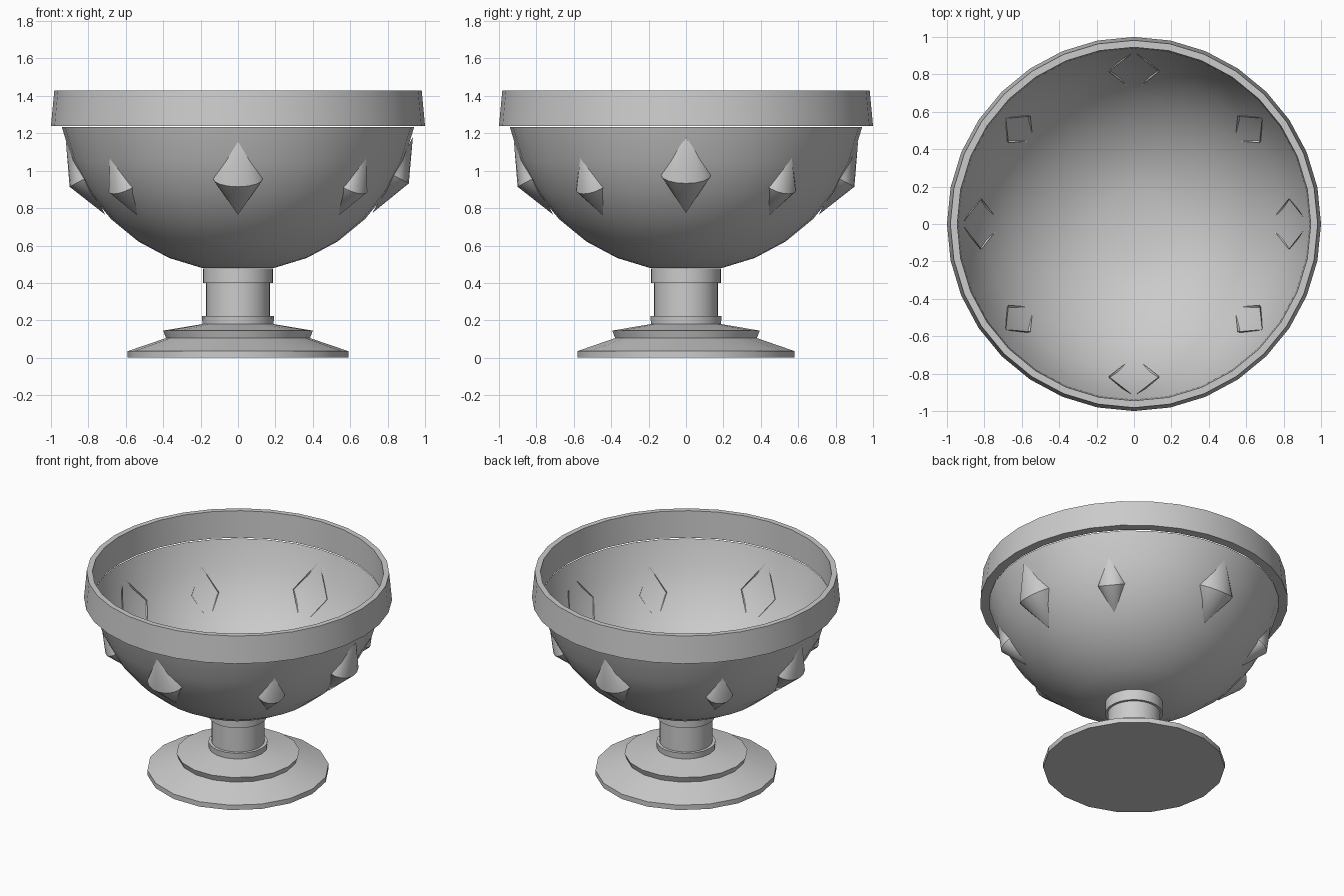
import bpy, bmesh
from math import sin, cos, pi, radians

if "Cube" in bpy.data.objects:
    bpy.data.objects.remove(bpy.data.objects["Cube"])


def finish(name, bm, angle=30, normals=True):
    if normals:
        bmesh.ops.recalc_face_normals(bm, faces=bm.faces)
    me = bpy.data.meshes.new(name)
    bm.to_mesh(me)
    bm.free()
    ob = bpy.data.objects.new(name, me)
    bpy.context.collection.objects.link(ob)
    bpy.ops.object.select_all(action='DESELECT')
    ob.select_set(True)
    bpy.context.view_layer.objects.active = ob
    bpy.ops.object.shade_smooth_by_angle(angle=radians(angle))
    return ob


def lathe(name, profile, sides, closed=False, cap_start=False, cap_end=False):
    bm = bmesh.new()
    rings = [[bm.verts.new((r * cos(2 * pi * i / sides), r * sin(2 * pi * i / sides), z))
              for i in range(sides)] for r, z in profile]
    pairs = list(zip(rings, rings[1:]))
    if closed:
        pairs.append((rings[-1], rings[0]))
    for a, b in pairs:
        for i in range(sides):
            j = (i + 1) % sides
            bm.faces.new((a[i], a[j], b[j], b[i]))
    if cap_start:
        bm.faces.new(rings[0])
    if cap_end:
        bm.faces.new(rings[-1])
    return finish(name, bm)


# bowl: thin lower part of a sphere, capped at the stem
R, CZ = 0.96, 1.42
bowl_profile = [(R * sin(pi * k / 16), CZ - R * cos(pi * k / 16)) for k in range(1, 8)]
lathe("bowl", bowl_profile, 32, cap_start=True)

# rim band, slightly tapered
lathe("rim", [(0.938, 1.24), (1.0, 1.24), (0.982, 1.43), (0.945, 1.43)], 32, closed=True)

# stem column and its upper collar
lathe("stem", [(0.171, 0.18), (0.171, 0.40), (0.187, 0.40), (0.187, 0.478)], 32, cap_start=True)

# stepped foot with the lower collar
lathe("foot", [(0.59, 0.0), (0.59, 0.035), (0.385, 0.105), (0.40, 0.145),
               (0.19, 0.18), (0.193, 0.222), (0.165, 0.222)], 18, cap_start=True, cap_end=True)


# open-backed half spindle studs, laid against the bowl wall
def stud(name, azimuth, bottom, top, half_width, depth, steps=8):
    (r0, z0), (r1, z1) = bottom, top
    length = ((r1 - r0) ** 2 + (z1 - z0) ** 2) ** 0.5
    nr, nz = (z1 - z0) / length, -(r1 - r0) / length
    a = radians(azimuth)
    bm = bmesh.new()

    def vert(r, t, z):
        return bm.verts.new((r * cos(a) - t * sin(a), r * sin(a) + t * cos(a), z))

    lo, hi = vert(r0, 0, z0), vert(r1, 0, z1)
    rm, zm = (r0 + r1) / 2, (z0 + z1) / 2
    waist = []
    for i in range(steps + 1):
        u = pi * i / steps - pi / 2
        d = depth * cos(u)
        waist.append(vert(rm + nr * d, half_width * sin(u), zm + nz * d))
    for p, q in zip(waist, waist[1:]):
        bm.faces.new((p, q, hi))
        bm.faces.new((q, p, lo))
    finish(name, bm, normals=False)


for i, az in enumerate((90, 180, 270)):
    stud(f"large_stud_{i}", az, (0.71, 0.765), (0.92, 1.155), 0.135, 0.097)
stud("large_stud_3", 0, (0.72, 0.775), (0.935, 1.18), 0.135, 0.097)
for i, az in enumerate((39.5, 140.5, 219.5, 320.5)):
    stud(f"small_stud_{i}", az, (0.70, 0.762), (0.888, 1.073), 0.092, 0.08)
